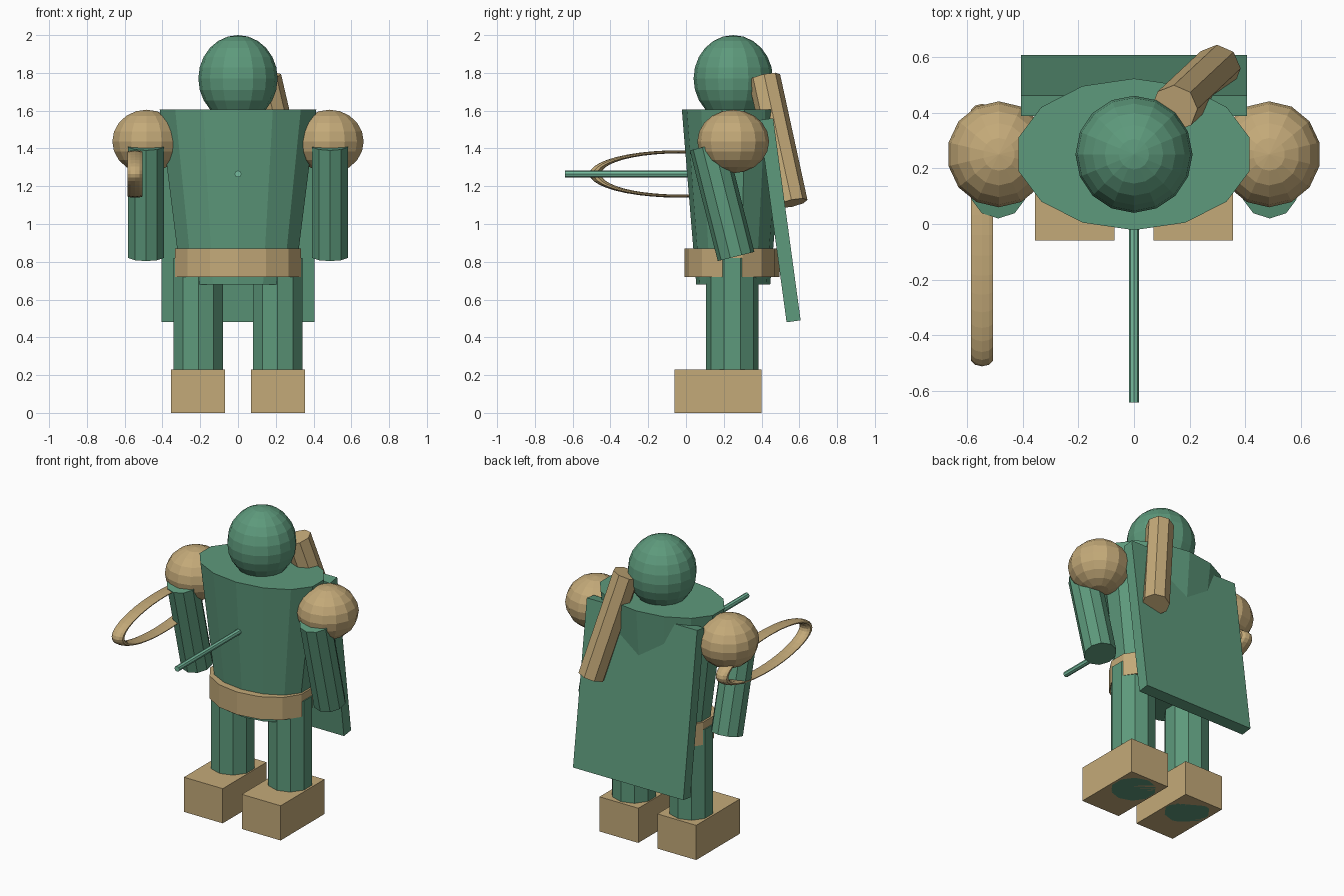
import bpy
from mathutils import Vector

if "Cube" in bpy.data.objects:
    bpy.data.objects.remove(bpy.data.objects["Cube"])


def material(name, rgb):
    m = bpy.data.materials.new(name)
    m.diffuse_color = (*rgb, 1)
    m.use_nodes = True
    m.node_tree.nodes["Principled BSDF"].inputs["Base Color"].default_value = m.diffuse_color
    return m


GREEN = material("green", (0.11, 0.32, 0.2))
MINT = material("mint", (0.18, 0.5, 0.34))
TAN = material("tan", (0.55, 0.4, 0.19))


def finish(name, mat, scale=(1, 1, 1)):
    ob = bpy.context.object
    ob.name = name
    ob.scale = scale
    ob.data.materials.append(mat)
    return ob


def sphere(name, mat, loc, scale, segs, rings):
    bpy.ops.mesh.primitive_uv_sphere_add(segments=segs, ring_count=rings, radius=1, location=loc)
    return finish(name, mat, scale)


def box(name, mat, loc, size, tilt=0):
    bpy.ops.mesh.primitive_cube_add(size=1, location=loc, rotation=(tilt, 0, 0))
    return finish(name, mat, size)


def rod(name, mat, start, end, r1, r2, sides, scale=(1, 1, 1)):
    """Straight prism or frustum between two points."""
    a, b = Vector(start), Vector(end)
    d = b - a
    rot = Vector((0, 0, 1)).rotation_difference(d).to_euler()
    bpy.ops.mesh.primitive_cone_add(vertices=sides, radius1=r1, radius2=r2,
                                    depth=d.length, location=(a + b) / 2, rotation=rot)
    return finish(name, mat, scale)


# Head, tapered torso and belt
sphere("head", GREEN, (0, 0.25, 1.77), (0.21, 0.21, 0.23), 16, 12)
rod("torso", GREEN, (0, 0.25, 0.68), (0, 0.25, 1.605), 0.306, 0.425, 14, (1, 0.64, 1))
rod("belt", TAN, (0, 0.243, 0.72), (0, 0.243, 0.87), 0.343, 0.343, 14, (1, 0.735, 1))

# Paired limbs
for side, s in (("left", 1), ("right", -1)):
    sphere(side + "_shoulder", TAN, (s * 0.485, 0.25, 1.437), (0.185, 0.19, 0.168), 14, 10)
    rod(side + "_arm", GREEN, (s * 0.487, 0.265, 0.828), (s * 0.487, 0.117, 1.414), 0.1, 0.1, 10)
    rod(side + "_leg", GREEN, (s * 0.21, 0.245, 0.0), (s * 0.21, 0.245, 0.82), 0.138, 0.138, 10)
    box(side + "_boot", TAN, (s * 0.2125, 0.17, 0.115), (0.285, 0.46, 0.23))

# Cape panel and quiver on the back
box("cape", GREEN, (0, 0.497, 1.02), (0.81, 0.075, 1.08), 0.135)
rod("quiver", TAN, (0.30, 0.56, 1.11), (0.145, 0.415, 1.775), 0.085, 0.085, 8)

# Bow: flattened ring in the side plane
bpy.ops.mesh.primitive_torus_add(major_segments=40, minor_segments=10, major_radius=1,
                                 minor_radius=0.07, location=(-0.545, -0.04, 1.265))
bow = finish("bow", TAN)
for v in bow.data.vertices:
    x, y, z = v.co
    v.co = (z * 0.6, x * 0.44, y * 0.117)

# Arrow pointing forward
rod("arrow", MINT, (0, 0.2, 1.265), (0, -0.64, 1.265), 0.018, 0.018, 8)
